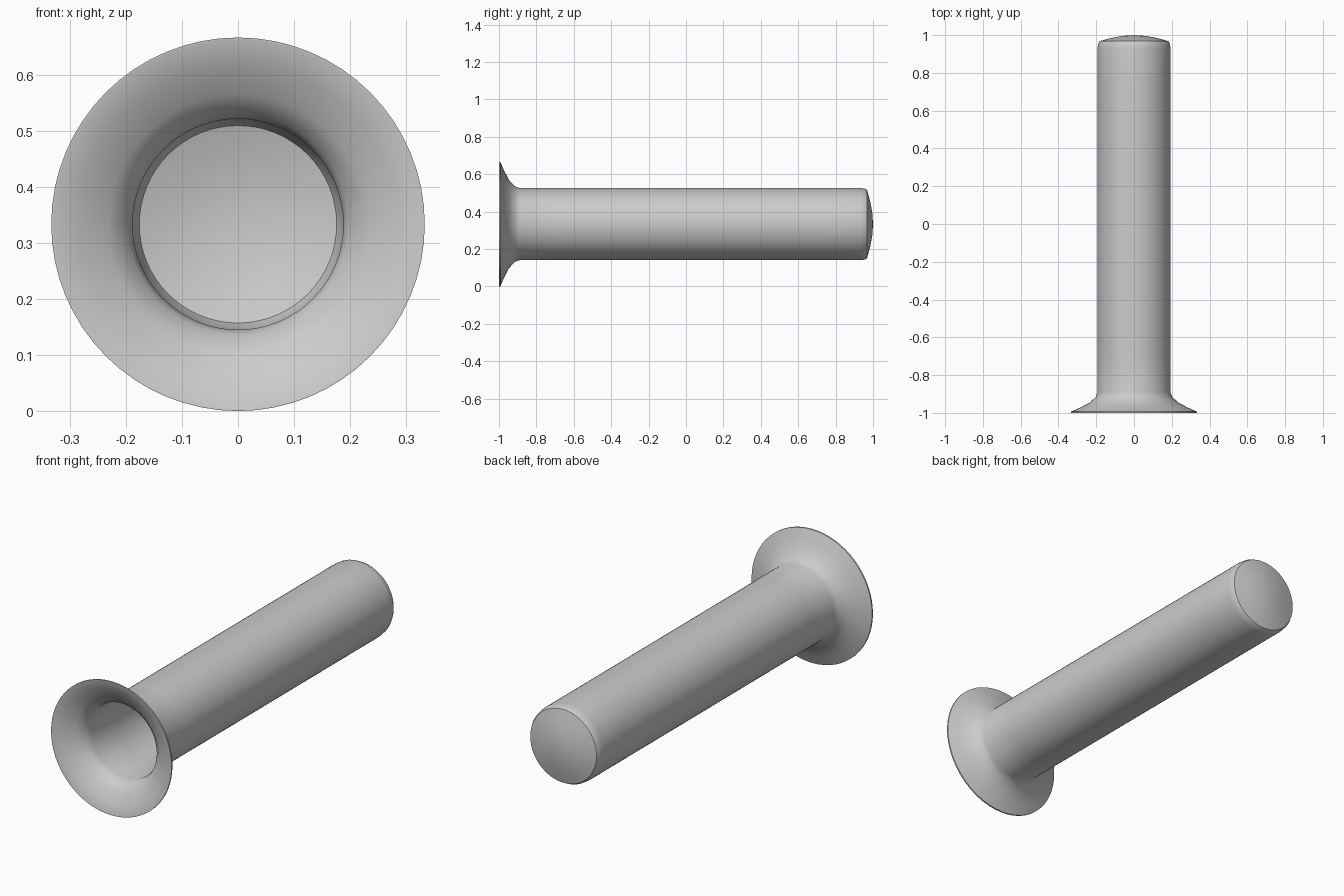
import bpy, bmesh, math

if "Cube" in bpy.data.objects:
    bpy.data.objects.remove(bpy.data.objects["Cube"])

SEGMENTS = 64
AXIS_Z = 0.333


def lathe(name, profile):
    """Revolve (radius, y) points around the horizontal y axis."""
    bm = bmesh.new()
    rings = []
    for r, y in profile:
        if r == 0:
            rings.append([bm.verts.new((0, y, AXIS_Z))] * SEGMENTS)
        else:
            angles = [2 * math.pi * i / SEGMENTS for i in range(SEGMENTS)]
            rings.append([bm.verts.new((r * math.sin(a), y, AXIS_Z + r * math.cos(a)))
                          for a in angles])
    for a, b in zip(rings, rings[1:]):
        for i in range(SEGMENTS):
            j = (i + 1) % SEGMENTS
            corners = list(dict.fromkeys([a[i], a[j], b[j], b[i]]))
            bm.faces.new(corners)
    bmesh.ops.recalc_face_normals(bm, faces=bm.faces)
    mesh = bpy.data.meshes.new(name)
    bm.to_mesh(mesh)
    bm.free()
    obj = bpy.data.objects.new(name, mesh)
    bpy.context.collection.objects.link(obj)
    bpy.context.view_layer.objects.active = obj
    obj.select_set(True)
    bpy.ops.object.shade_smooth_by_angle(angle=math.radians(40))
    obj.select_set(False)
    return obj


# Outer skin: domed closed end, straight barrel, flared mouth
outer = [(0, 1.0), (0.06, 0.996), (0.12, 0.985), (0.183, 0.968), (0.190, 0.955),
         (0.193, 0.93), (0.193, 0.75), (0.193, -0.70), (0.193, -0.89),
         (0.202, -0.915), (0.235, -0.946), (0.285, -0.972), (0.333, -0.993)]
# Inner skin: thin lip, flare, bore and domed floor
inner = [(0.333, -1.0), (0.329, -1.0), (0.285, -0.980), (0.231, -0.954),
         (0.197, -0.922), (0.188, -0.89), (0.188, -0.70), (0.188, 0.75),
         (0.187, 0.93), (0.176, 0.96), (0.12, 0.978), (0.06, 0.989), (0, 0.993)]
lathe("flanged_tube", outer + inner)
